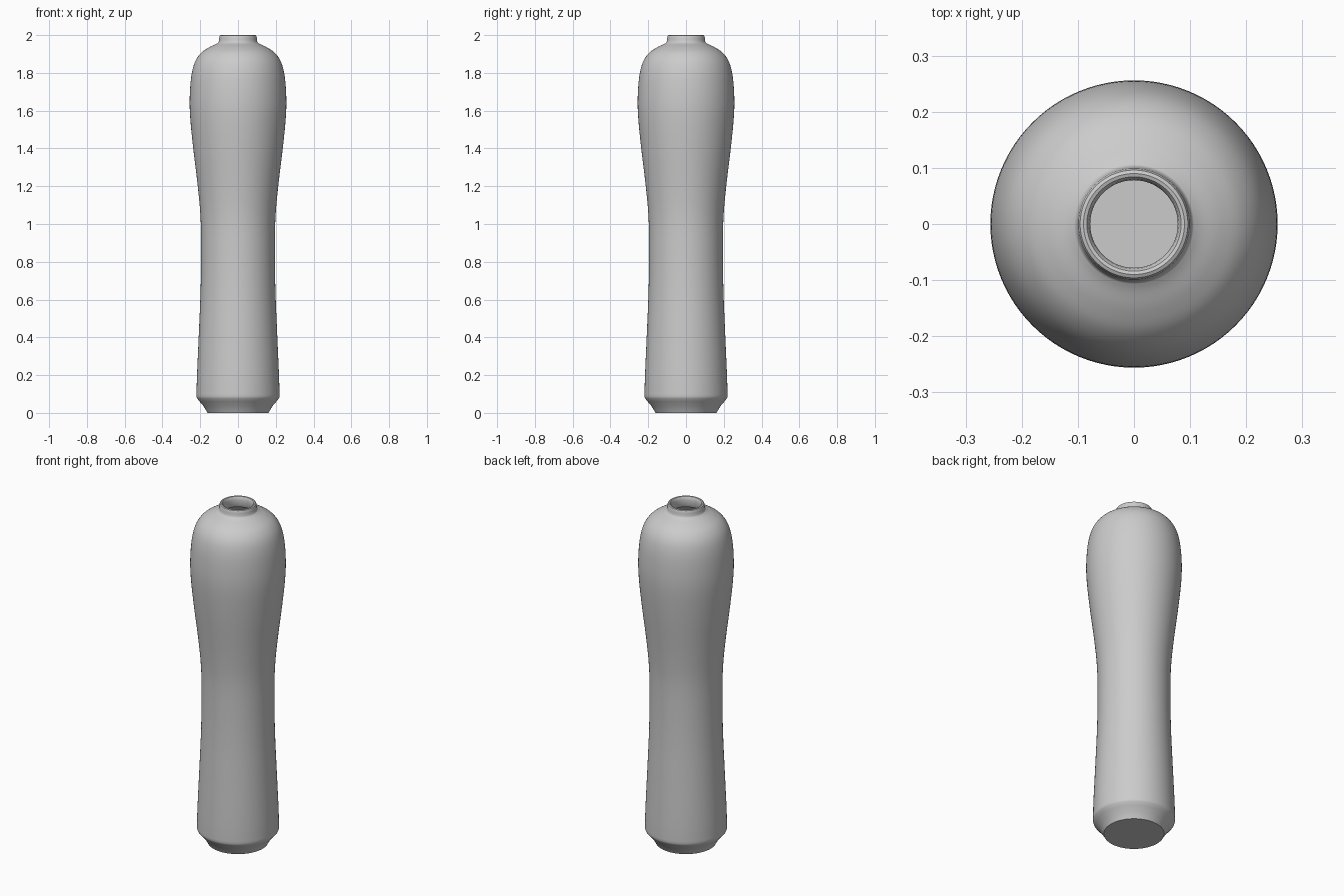
import bpy, bmesh, math

if "Cube" in bpy.data.objects:
    bpy.data.objects.remove(bpy.data.objects["Cube"])

SEGMENTS = 96


def smooth_path(points, steps=5):
    """Catmull-Rom curve through (radius, height) points."""
    p = [points[0]] + points + [points[-1]]
    out = []
    for i in range(1, len(p) - 2):
        a, b, c, d = p[i - 1:i + 3]
        for s in range(steps):
            t = s / steps
            out.append(tuple(
                0.5 * (2 * b[k] + (c[k] - a[k]) * t
                       + (2 * a[k] - 5 * b[k] + 4 * c[k] - d[k]) * t * t
                       + (3 * b[k] - a[k] - 3 * c[k] + d[k]) * t ** 3)
                for k in (0, 1)))
    return out + [points[-1]]


def lathe(name, profile):
    """Revolve a profile that starts and ends on the z axis."""
    bm = bmesh.new()
    verts = [bm.verts.new((r, 0, z)) for r, z in profile]
    edges = [bm.edges.new(pair) for pair in zip(verts, verts[1:])]
    bmesh.ops.spin(bm, geom=verts + edges, cent=(0, 0, 0), axis=(0, 0, 1),
                   angle=math.tau, steps=SEGMENTS, use_duplicate=False)
    bmesh.ops.remove_doubles(bm, verts=bm.verts, dist=1e-5)
    bmesh.ops.recalc_face_normals(bm, faces=bm.faces)
    mesh = bpy.data.meshes.new(name)
    bm.to_mesh(mesh)
    bm.free()
    obj = bpy.data.objects.new(name, mesh)
    bpy.context.collection.objects.link(obj)
    bpy.context.view_layer.objects.active = obj
    obj.select_set(True)
    bpy.ops.object.shade_smooth_by_angle(angle=math.radians(35))
    return obj


# Flared foot
foot = [(0.162, 0.0), (0.167, 0.01), (0.182, 0.035), (0.203, 0.06), (0.217, 0.077)]

# Waisted body swelling to the shoulder
body = smooth_path([(0.22, 0.085), (0.217, 0.2), (0.206, 0.45), (0.198, 0.65),
                    (0.195, 0.85), (0.198, 1.03), (0.213, 1.2), (0.237, 1.4),
                    (0.252, 1.55), (0.256, 1.65), (0.251, 1.75), (0.240, 1.82),
                    (0.222, 1.87), (0.193, 1.908), (0.155, 1.934), (0.12, 1.951),
                    (0.105, 1.96)])

# Short neck with a rounded lip
neck = [(0.102, 1.966), (0.100, 1.98), (0.099, 1.99), (0.096, 1.997), (0.09, 2.0),
        (0.084, 1.998), (0.08, 1.992), (0.078, 1.98), (0.078, 1.95)]

# Hollow inside, down to a flat floor
inside = smooth_path([(0.085, 1.935), (0.14, 1.91), (0.19, 1.86), (0.223, 1.75),
                      (0.229, 1.62), (0.21, 1.4), (0.175, 1.1), (0.170, 0.8),
                      (0.185, 0.35), (0.19, 0.12), (0.15, 0.03)])

lathe("vase", [(0, 0)] + foot + body + neck + inside + [(0, 0.03)])
